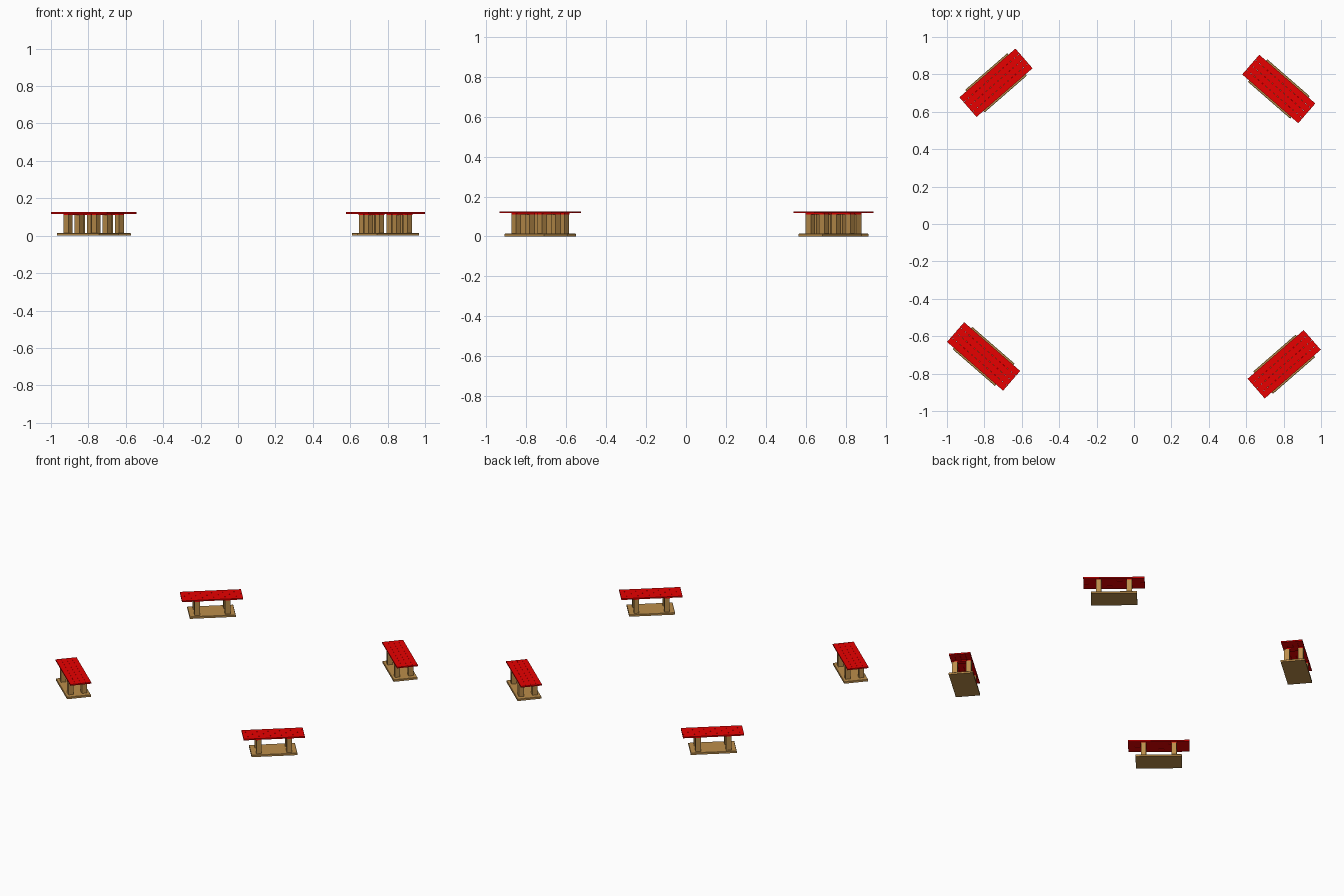
import bpy, bmesh
from math import radians
from mathutils import Matrix

if "Cube" in bpy.data.objects:
    bpy.data.objects.remove(bpy.data.objects["Cube"])


def material(name, rgb):
    m = bpy.data.materials.new(name)
    m.diffuse_color = (*rgb, 1)
    m.use_nodes = True
    m.node_tree.nodes["Principled BSDF"].inputs["Base Color"].default_value = m.diffuse_color
    return m


RED = material("red paint", (0.8, 0.0, 0.0))
WOOD = material("tan wood", (0.5, 0.27, 0.07))


def boxes(name, specs, place, mat, bevel=0):
    """One object from boxes given as (x, y, z0, z1, length, width)."""
    bm = bmesh.new()
    for x, y, z0, z1, l, w in specs:
        bmesh.ops.create_cube(bm, size=1, matrix=Matrix.Translation((x, y, (z0 + z1) / 2))
                              @ Matrix.Diagonal((l, w, z1 - z0, 1)))
    if bevel:
        top = [e for e in bm.edges if all(v.co.z > 0.005 for v in e.verts)]
        bmesh.ops.bevel(bm, geom=top, offset=bevel, segments=1, affect='EDGES')
    me = bpy.data.meshes.new(name)
    bm.to_mesh(me)
    bm.free()
    me.materials.append(mat)
    ob = bpy.data.objects.new(name, me)
    ob.matrix_world = place
    bpy.context.collection.objects.link(ob)


LEG_X, LEG_Y = 0.099, 0.045
PITCH = 0.035

# four benches, one near each corner: x, y, angle
for label, x, y, a in (("back_left", -0.738, 0.755, 41), ("back_right", 0.774, 0.722, -41),
                       ("front_left", -0.804, -0.708, -41), ("front_right", 0.803, -0.75, 41)):
    place = Matrix.Translation((x, y, 0)) @ Matrix.Rotation(radians(a), 4, 'Z')
    # base slab
    boxes(label + "_base", [(0, 0, 0, 0.014, 0.299, 0.159)], place, WOOD, 0.002)
    # four square legs
    boxes(label + "_legs", [(sx * LEG_X, sy * LEG_Y, 0.014, 0.112, 0.034, 0.034)
                            for sx in (-1, 1) for sy in (-1, 1)], place, WOOD)
    # cross battens under the seat
    boxes(label + "_battens", [(sx * LEG_X, 0, 0.111, 0.117, 0.036, 0.126)
                               for sx in (-1, 1)], place, RED)
    # seat planks, closely spaced
    boxes(label + "_seat_planks", [(0, (i - 1.5) * PITCH, 0.117, 0.126, 0.397, PITCH - 0.0006)
                                   for i in range(4)], place, RED)
